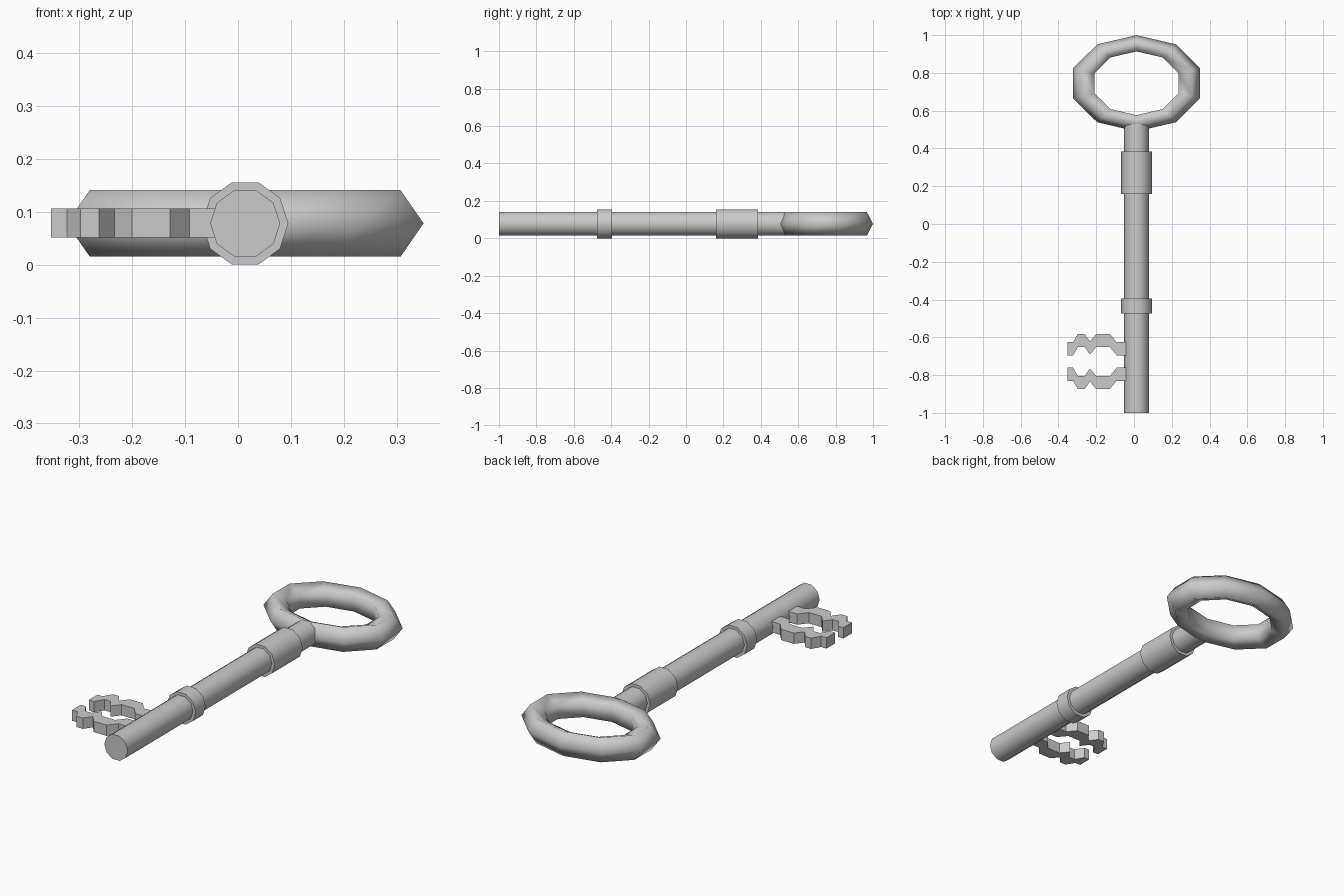
import bpy
import bmesh
from math import sin, cos, pi, radians

if "Cube" in bpy.data.objects:
    bpy.data.objects.remove(bpy.data.objects["Cube"])

CX, CZ = 0.0135, 0.0777  # axis of the shaft

metal = bpy.data.materials.new("grey metal")
metal.use_nodes = True
grey = (0.6, 0.6, 0.6, 1)
metal.diffuse_color = grey
metal.node_tree.nodes["Principled BSDF"].inputs["Base Color"].default_value = grey


def finish(name, bm, smooth_angle=None):
    bmesh.ops.recalc_face_normals(bm, faces=bm.faces[:])
    mesh = bpy.data.meshes.new(name)
    bm.to_mesh(mesh)
    bm.free()
    mesh.materials.append(metal)
    obj = bpy.data.objects.new(name, mesh)
    bpy.context.collection.objects.link(obj)
    if smooth_angle:
        bpy.ops.object.select_all(action="DESELECT")
        obj.select_set(True)
        bpy.context.view_layer.objects.active = obj
        bpy.ops.object.shade_smooth_by_angle(angle=radians(smooth_angle))
    return obj


def rod(name, radius, y0, y1, sides=10):
    """Closed prism along y with a corner pointing to +x."""
    bm = bmesh.new()
    ends = [[bm.verts.new((CX + radius * cos(2 * pi * i / sides), y,
                           CZ + radius * sin(2 * pi * i / sides)))
             for i in range(sides)] for y in (y0, y1)]
    for i in range(sides):
        j = (i + 1) % sides
        bm.faces.new((ends[0][i], ends[0][j], ends[1][j], ends[1][i]))
    for end in ends:
        bm.faces.new(end)
    return finish(name, bm, 40)


# Shaft and its two collars
rod("shaft", 0.066, -1.0, 0.53)
rod("wide_collar", 0.0815, 0.16, 0.385)
rod("narrow_collar", 0.0815, -0.475, -0.395)

# Oval bow: ten segments with a five-sided section, point outward
bm = bmesh.new()
SEGMENTS, SECTION = 10, 5
loops = []
for i in range(SEGMENTS):
    a = pi / 2 + 2 * pi * i / SEGMENTS
    loop = []
    for k in range(SECTION):
        b = 2 * pi * k / SECTION
        r = 0.288 + 0.066 * cos(b)
        loop.append(bm.verts.new((CX + r * cos(a), 0.745 + 0.72 * r * sin(a),
                                  CZ + 0.066 * sin(b))))
    loops.append(loop)
for i in range(SEGMENTS):
    here, there = loops[i], loops[(i + 1) % SEGMENTS]
    for k in range(SECTION):
        n = (k + 1) % SECTION
        bm.faces.new((here[k], there[k], there[n], here[n]))
finish("bow_ring", bm, 100)

# Two mirrored wavy teeth
outer = [(-0.353, -0.626), (-0.323, -0.626), (-0.297, -0.582), (-0.262, -0.582),
         (-0.233, -0.622), (-0.2, -0.582), (-0.128, -0.582), (-0.092, -0.626),
         (-0.043, -0.626)]
THICK = 0.069
MIRROR_Y = -0.728


def tooth(name, flip):
    bm = bmesh.new()
    outline = outer + [(x, y - THICK) for x, y in reversed(outer)]
    base = bm.faces.new([bm.verts.new((x, 2 * MIRROR_Y - y if flip else y, 0.051))
                         for x, y in outline])
    new = bmesh.ops.extrude_face_region(bm, geom=[base])["geom"]
    bmesh.ops.translate(bm, vec=(0, 0, 0.055),
                        verts=[v for v in new if isinstance(v, bmesh.types.BMVert)])
    return finish(name, bm)


tooth("rear_tooth", False)
tooth("front_tooth", True)
